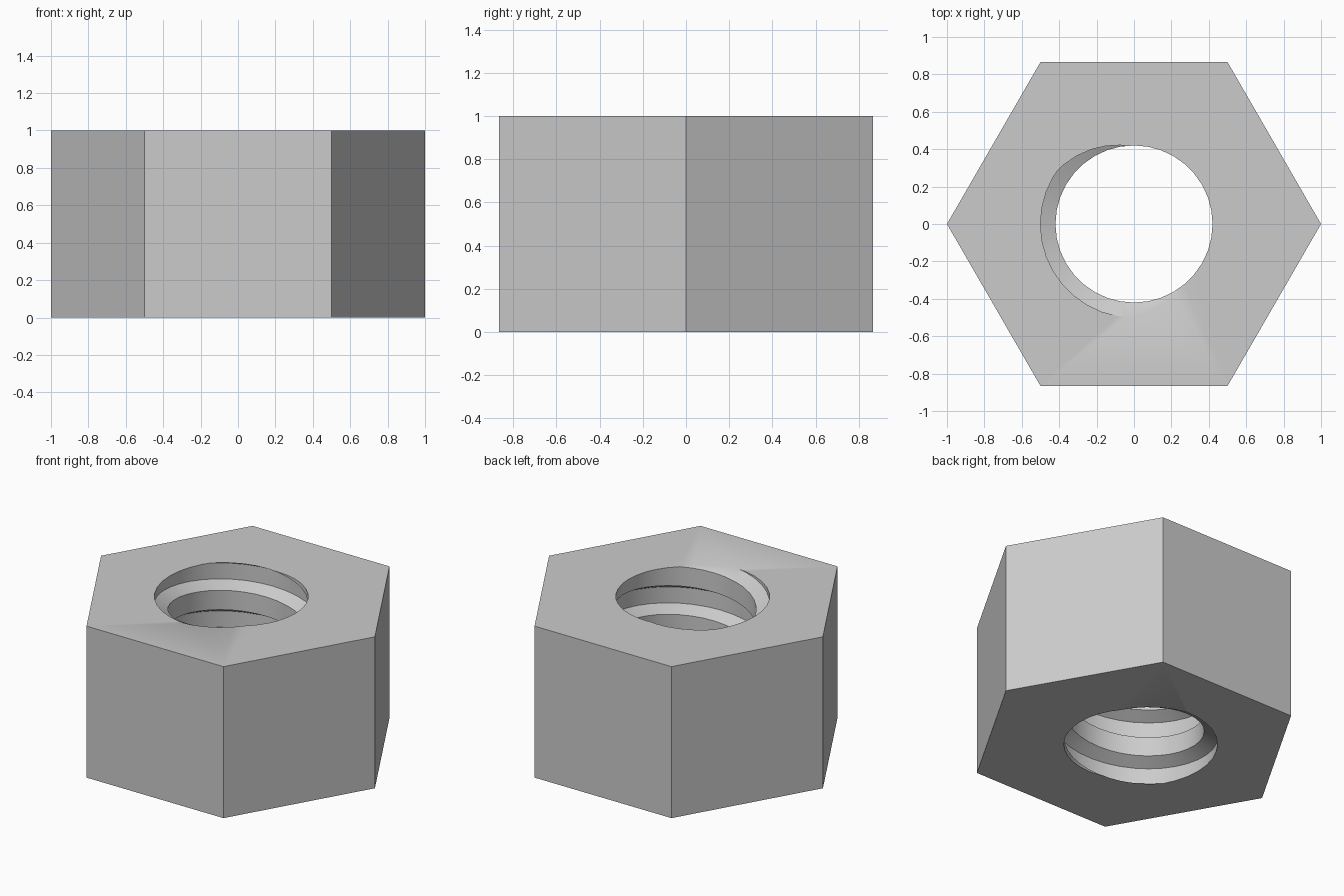
import bpy, bmesh
from math import radians, cos, sin
from mathutils import Vector

cube = bpy.data.objects.get("Cube")
if cube:
    bpy.data.objects.remove(cube, do_unlink=True)

HEIGHT = 1.0
PITCH = 0.317
MINOR, MAJOR = 0.42, 0.5
SEGMENTS = 36
TURNS = 6

# Thread profile at the top plane: angle where each corner starts, and its radius
PROFILE = [(95, MINOR), (145, MAJOR), (265, MAJOR), (310, MINOR), (455, MINOR)]

steel = bpy.data.materials.new("steel_grey")
steel.use_nodes = True
GREY = (0.6, 0.6, 0.6, 1)
steel.diffuse_color = GREY
steel.node_tree.nodes["Principled BSDF"].inputs["Base Color"].default_value = GREY

bm = bmesh.new()


def thread_point(step, corner):
    """Point on one helical corner line of the thread."""
    start, radius = corner
    angle = step * 360 / SEGMENTS
    z = HEIGHT + (angle - start) / 360 * PITCH
    a = radians(angle)
    return bm.verts.new((radius * cos(a), radius * sin(a), z))


# Internal thread, swept past both ends and trimmed
first = -(TURNS - 2) * SEGMENTS
for step in range(first, first + TURNS * SEGMENTS):
    low = [thread_point(step, c) for c in PROFILE]
    high = [thread_point(step + 1, c) for c in PROFILE]
    for k in range(len(PROFILE) - 1):
        bm.faces.new((low[k], high[k], high[k + 1], low[k + 1]))
bmesh.ops.remove_doubles(bm, verts=bm.verts, dist=1e-4)
for z, direction in ((HEIGHT, 1), (0, -1)):
    geom = bm.verts[:] + bm.edges[:] + bm.faces[:]
    bmesh.ops.bisect_plane(bm, geom=geom, dist=1e-5, plane_co=(0, 0, z),
                           plane_no=(0, 0, direction), clear_outer=True)

# Hexagonal end faces around the threaded hole
rings = []
for z in (0, HEIGHT):
    rim = [e for e in bm.edges if e.is_boundary
           and all(abs(v.co.z - z) < 1e-4 for v in e.verts)]
    ring = [bm.verts.new((cos(radians(60 * i)), sin(radians(60 * i)), z))
            for i in range(6)]
    outline = [bm.edges.new((ring[i], ring[(i + 1) % 6])) for i in range(6)]
    bmesh.ops.triangle_fill(bm, edges=rim + outline, use_beauty=True,
                            normal=Vector((0, 0, 1)))
    rings.append(ring)

# Six flat sides
bottom, top = rings
for i in range(6):
    j = (i + 1) % 6
    bm.faces.new((bottom[i], bottom[j], top[j], top[i]))
bmesh.ops.recalc_face_normals(bm, faces=bm.faces)

mesh = bpy.data.meshes.new("hex_nut")
bm.to_mesh(mesh)
bm.free()
mesh.materials.append(steel)
nut = bpy.data.objects.new("hex_nut", mesh)
bpy.context.collection.objects.link(nut)

bpy.ops.object.select_all(action='DESELECT')
nut.select_set(True)
bpy.context.view_layer.objects.active = nut
bpy.ops.object.shade_smooth_by_angle(angle=radians(30))
